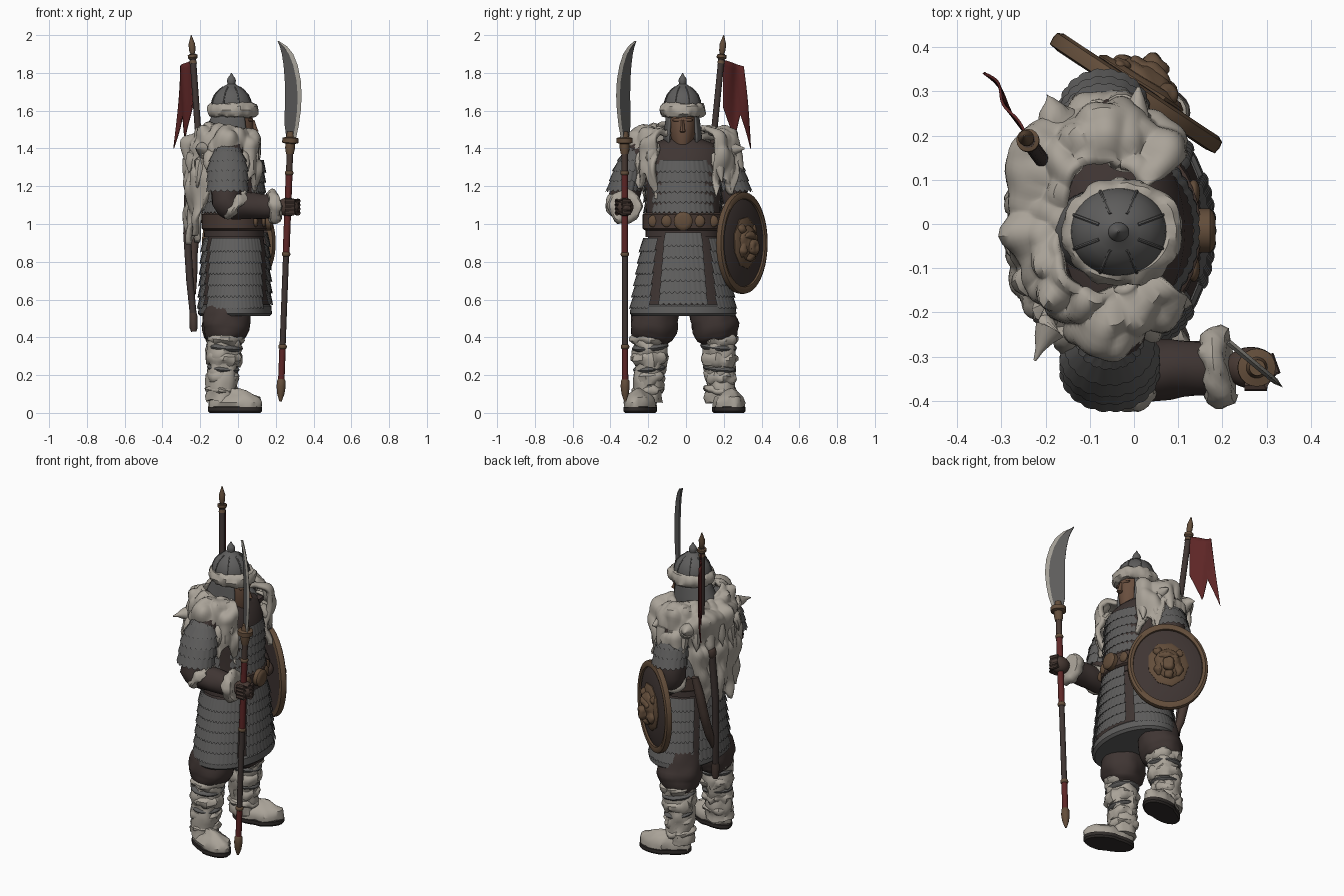
import bpy, bmesh, math, random
from math import sin, cos, pi, tau, radians, sqrt
from mathutils import Vector as V, Matrix, noise

if "Cube" in bpy.data.objects:
    bpy.data.objects.remove(bpy.data.objects["Cube"])
random.seed(4)

def material(name, *c):
    m = bpy.data.materials.new(name)
    m.diffuse_color = (*c, 1)
    m.use_nodes = True
    m.node_tree.nodes["Principled BSDF"].inputs["Base Color"].default_value = m.diffuse_color
    return m
FUR = material("cream fur", .4, .365, .315)
STEEL = material("dark steel", .112, .11, .108)
CLOTH = material("dark brown cloth", .05, .036, .033)
BRONZE = material("worn bronze", .125, .075, .043)
RED = material("dark red", .11, .019, .019)
SKIN = material("tan skin", .14, .077, .048)
EDGE = material("bright blade edge", .36, .34, .30)
LEATHER = material("brown leather", .065, .042, .034)
SOLE = material("boot sole", .03, .025, .023)

# ---------- helpers ----------
def mesh(name, verts, faces, mat, mw=None, fur=0, freq=14):
    me = bpy.data.meshes.new(name)
    bm = bmesh.new()
    vs = [bm.verts.new(v) for v in verts]
    for f in faces:
        bm.faces.new([vs[i] for i in f])
    bmesh.ops.remove_doubles(bm, verts=bm.verts, dist=1e-5)
    bmesh.ops.recalc_face_normals(bm, faces=bm.faces)
    bm.normal_update()
    if fur:
        for v, n in [(v, v.normal.copy()) for v in bm.verts]:
            v.co += n * fur * noise.noise(v.co * freq)
    bm.to_mesh(me); bm.free()
    me.materials.append(mat)
    o = bpy.data.objects.new(name, me)
    if mw: o.matrix_world = mw
    bpy.context.collection.objects.link(o)
    return o

def grid(name, rows, mat, closed=True, cap=True, **k):
    n = len(rows[0]); verts = [p for r in rows for p in r]; faces = []
    for i in range(len(rows) - 1):
        for j in range(n if closed else n - 1):
            a, b = i * n + j, i * n + (j + 1) % n
            faces.append((a, b, b + n, a + n))
    if cap and closed:
        faces += [tuple(range(n)), tuple(range(len(verts) - n, len(verts)))]
    return mesh(name, verts, faces, mat, **k)

def loft(name, secs, mat, n=40, **k):      # sections (cx, cy, z, rx, ry)
    return grid(name, [[V((x + rx * cos(tau * i / n), y + ry * sin(tau * i / n), z)) for i in range(n)]
                       for x, y, z, rx, ry in secs], mat, **k)

def tube(name, pts, radii, mat, n=16, sub=1, **k):
    P = [V(p) for p in pts]; rows = []
    path, rad = [], []
    for i in range(len(P) - 1):
        for s in range(sub):
            path.append(P[i].lerp(P[i + 1], s / sub)); rad.append(radii[i] + (radii[i + 1] - radii[i]) * s / sub)
    path.append(P[-1]); rad.append(radii[-1])
    for i, p in enumerate(path):
        d = (path[min(i + 1, len(path) - 1)] - path[max(i - 1, 0)]).normalized()
        u = d.cross(V((0, 1, 0)) if abs(d.y) < .8 else V((1, 0, 0))).normalized(); w = d.cross(u)
        rows.append([p + (u * cos(tau * j / n) + w * sin(tau * j / n)) * rad[i] for j in range(n)])
    return grid(name, rows, mat, **k)

def band(name, c, axis, r, w, mat, fur=0):  # puffy ring around a limb
    c, axis = V(c), V(axis).normalized()
    prof = [(-1, .75), (-.8, .93), (-.4, 1.04), (0, 1.08), (.4, 1.04), (.8, .93), (1, .75)]
    return tube(name, [c + axis * w * a for a, _ in prof], [r * b for _, b in prof], mat, n=32, fur=fur, freq=26)

def ball(name, c, s, mat, mw=None, fur=0, freq=14):
    n = 24
    rows = [[V((c[0] + s[0] * sin(a) * cos(tau * j / n), c[1] + s[1] * sin(a) * sin(tau * j / n), c[2] + s[2] * cos(a)))
             for j in range(n)] for a in [.02 + (pi - .04) * i / 14 for i in range(15)]]
    return grid(name, rows, mat, mw=mw, fur=fur, freq=freq)

def lames(name, f, z0, z1, rows, a0=0, a1=360, plates=30, out=.014):  # overlapping scale rows
    m = plates * 4; R = []
    for i in range(rows):
        for z, o, scal in ((z0 + (z1 - z0) * i / rows, 0, 0), (z0 + (z1 - z0) * (i + 1) / rows - .004, out, 1)):
            row = []
            for j in range(m + 1):
                a = radians(a0 + (a1 - a0) * j / m); cx, cy, rx, ry = f(z); q = abs(sin(pi * j / 4))
                d = o + .004 * q
                row.append(V((cx + (rx + d) * cos(a), cy + (ry + d) * sin(a), z - .012 * q * scal)))
            R.append(row)
    return grid(name, R, STEEL, closed=False)

# ---------- torso, belt, skirt ----------
Y = -.015
loft("torso", [(-.02, Y, .93, .16, .2), (-.02, Y, 1.02, .155, .195), (-.02, Y, 1.2, .155, .2), (-.03, Y, 1.33, .145, .22),
               (-.04, Y, 1.41, .12, .2), (-.04, Y, 1.45, .08, .1)], CLOTH)
lames("chest_armour", lambda z: (-.02, Y, .152, .185 - .1 * max(0, z - 1.2)), 1.34, 1.07, 5, -56, 56, 13)
lames("back_armour", lambda z: (-.02, Y, .155, .195), 1.36, 1.07, 5, 75, 285, 24)
loft("belt", [(-.02, Y, z, .158 + b, .2 + b) for z, b in ((.965, 0), (.975, .014), (1.05, .014), (1.06, 0))], LEATHER)
tube("belt_buckle", [(.13, Y, 1.015), (.172, Y, 1.015), (.18, Y, 1.015), (.184, Y, 1.015)], [.05, .05, .042, .03], BRONZE, n=24)
for i in (-2, -1, 1, 2):
    a = i * .42
    ball("belt_plate", (-.02 + .17 * cos(a), Y + .21 * sin(a), 1.015), (.014, .03, .032), BRONZE)
skirt = lambda z: (-.012 - .01 * (.95 - z), Y, .165 + .05 * (.97 - z), .2 + .17 * (.97 - z))
loft("under_skirt", [(*skirt(z)[:2], z, skirt(z)[2] - .006 + d, skirt(z)[3] - .006 + d)
                     for z, d in ((.98, -.02), (.8, 0), (.58, 0), (.54, 0), (.54, -.03), (.7, -.05))], CLOTH)
loft("skirt_hem", [(-.016, Y, z, .182 + d, .268 + d) for z, d in ((.575, 0), (.565, .01), (.525, .014), (.512, 0))], STEEL)
for nm, a0, a1, pl, z0, zb in (("front_tasset", -28, 28, 9, .955, .585), ("left_tasset", 40, 140, 16, .925, .565),
                               ("right_tasset", -140, -40, 16, .925, .565), ("back_tasset", 148, 212, 10, .925, .565)):
    lames(nm, skirt, z0, zb, 6, a0, a1, pl, out=.014)

# ---------- legs and boots ----------
for side, s in (("left", 1), ("right", -1)):
    y = lambda v: s * v - .008
    tube(side + "_trouser", [(-.05, y(.1), .66), (-.06, y(.15), .52), (-.065, y(.165), .45), (-.07, y(.175), .4), (-.07, y(.18), .36)],
         [.1, .124, .125, .108, .07], CLOTH, n=24, sub=3, fur=.014)
    tube(side + "_boot_leg", [(-.07, y(.18), .41), (-.075, y(.182), .33), (-.085, y(.188), .2), (-.09, y(.195), .06)],
         [.085, .09, .076, .078], FUR, n=28, sub=6, fur=.02, freq=18)
    for z, w, m, r in ((.395, .032, FUR, .096), (.35, .02, STEEL, .09), (.29, .04, FUR, .089), (.235, .016, STEEL, .08),
                       (.19, .035, FUR, .08), (.12, .02, FUR, .079)):
        band(side + "_boot_wrap", (-.09 + .05 * z, y(.195 - .04 * z), z), (.1, s * .1, 1), r, w, m, .02 if m == FUR else .004)
    H, T = V((-.108, y(.2), 0)), V((.075, y(.26), 0))
    def foot(z, e):
        d = (T - H).normalized(); w = V((-d.y, d.x, 0)); out = []
        for i in range(32):
            a = tau * i / 32; c = cos(a); r = .07 if c < 0 else .08
            out.append(H.lerp(T, .5) + d * c * (.144 + e) + w * sin(a) * (r + e) + V((0, 0, z)))
        return out
    grid(side + "_boot_sole", [foot(0, -.004), foot(.01, .005), foot(.03, .005), foot(.036, -.01)], SOLE)
    up = [foot(.03, 0), foot(.055, .002), foot(.08, -.01)]
    for z, e, b in ((.098, -.028, .012), (.115, -.048, .03), (.13, -.068, .05)):
        up.append([p - V((b, 0, 0)) for p in foot(z, e)])
    grid(side + "_boot_foot", up, FUR, fur=.014, freq=24)

# ---------- arms ----------
tube("right_upper_arm", [(-.05, -.22, 1.4), (-.06, -.3, 1.24), (-.06, -.335, 1.12), (-.02, -.335, 1.08)], [.08, .085, .08, .07], CLOTH, sub=3, fur=.01)
tube("right_forearm", [(-.09, -.335, 1.12), (-.04, -.335, 1.1), (.08, -.33, 1.095), (.2, -.325, 1.09)], [.05, .072, .068, .058], CLOTH, n=20, sub=4, fur=.008)
band("right_elbow_fur", (-.01, -.335, 1.1), (.8, 0, -.6), .084, .026, FUR, .02)
band("right_cuff_fur", (.19, -.325, 1.09), (1, .1, .1), .085, .031, FUR, .016)
ball("right_hand", (.265, -.325, 1.09), (.06, .047, .05), LEATHER)
for i in range(4):
    z = 1.058 + .021 * i
    tube("right_finger", [(.25, -.365, z), (.295, -.365, z), (.318, -.335, z), (.305, -.295, z)], [.013, .014, .014, .011], LEATHER, n=8)
tube("left_arm", [(-.05, .19, 1.4), (-.065, .23, 1.24), (-.08, .25, 1.1), (-.05, .24, 1.03), (.03, .195, .98)], [.08, .085, .078, .06, .05], CLOTH, sub=3, fur=.01)
band("left_elbow_fur", (-.075, .235, 1.06), (.4, -.2, -.5), .072, .024, FUR, .012)
ball("left_hand", (.05, .2, .96), (.045, .035, .045), LEATHER)
for nm, s, x, o, w in (("right", -1, -.055, -.012, .1), ("left", 1, -.068, -.062, .09)):
    def shoulder(z, s=s, x=x, o=o, w=w):
        t = (1.45 - z) / .27; k = min(1, sqrt(max(t, .02) * 1.9))
        return (x, s * (.235 + .085 * t) + o, w * k, .08 * k)
    lames(nm + "_shoulder_armour", shoulder, 1.45, 1.185, 5, 0, 360, 20, out=.011)

# ---------- head and helmet ----------
HY = -.018
loft("neck", [(-.03, HY, 1.36, .075, .075), (-.025, HY, 1.47, .065, .06)], SKIN)
loft("collar", [(-.03, HY, 1.37, .11, .11), (-.03, HY, 1.41, .088, .088), (-.03, HY, 1.425, .07, .07)], LEATHER)
loft("face", [(.02, HY, 1.405, .028, .025), (.015, HY, 1.418, .055, .045), (0, HY, 1.45, .078, .06), (-.01, HY, 1.5, .092, .07),
              (-.015, HY, 1.55, .095, .074), (-.02, HY, 1.61, .085, .07)], SKIN)
loft("nose", [(.08, HY, 1.484, .008, .008), (.088, HY, 1.49, .022, .016), (.086, HY, 1.505, .016, .011), (.077, HY, 1.55, .01, .008)], SKIN, n=10)
ball("brow", (.062, HY, 1.55), (.018, .055, .012), SKIN)
ball("lips", (.066, HY, 1.455), (.012, .024, .009), SKIN)
guard = [[V((-.03 + (.1 + d) * cos(a), HY + (.086 + d * .7) * sin(a), z)) for a, d in
          [(radians(50 + 260 * i / 48), e * (1 + 2.2 * max(0, sin(pi * i / 48) ** 3))) for i in range(49)]]
         for z, e in ((1.6, 0), (1.55, .006), (1.5, .014), (1.465, .018), (1.415, .019))]
g = grid("helmet_neck_guard", guard, STEEL, closed=False)
g.modifiers.new("thickness", 'SOLIDIFY').thickness = .012
dome = ((1.57, .108), (1.62, .111), (1.655, .105), (1.685, .092), (1.71, .07), (1.725, .048), (1.735, .03), (1.742, .021),
        (1.75, .022), (1.76, .024), (1.772, .02), (1.785, .01), (1.8, .002))
loft("helmet_dome", [(-.035, HY, z, r, r * .92) for z, r in dome], STEEL)
for i in range(8):
    a = tau * (i + .5) / 8
    tube("helmet_rib", [(-.035 + r * cos(a), HY + r * .92 * sin(a), z) for z, r in dome[1:6]], [.004] * 5, STEEL, n=6)
n = 64; ring = []
for j in range(13):
    b = tau * j / 12
    ring.append([V((-.027 + (.108 + .03 * cos(b)) * cos(tau * i / n), HY + (.096 + .026 * cos(b)) * sin(tau * i / n), 1.603 + .037 * sin(b))) for i in range(n)])
grid("helmet_fur_brim", ring, FUR, cap=False, fur=.012, freq=30)

# ---------- fur cape ----------
rows = []
for i in range(37):
    t = i / 36; row = []
    for j in range(141):
        a = radians(33 + 294 * j / 140); c, s = cos(a), sin(a)
        k = min(1, max(0, (-c - .25) / .55)); k = k * k * (3 - 2 * k)
        jag = abs((j / 140 * 11) % 1 - .5) * 2
        zend = 1.36 - .35 * k - .15 * max(0, c) - .1 * jag + .08 * noise.noise(V((j * .11, 2, 5)))
        if t < .4:
            q = t / .4 * pi / 2; f = .52 + .48 * sin(q); z = 1.5 - .1 * (1 - cos(q)); h = 0
        else:
            h = (t - .4) / .6; f = 1; z = 1.4 + (zend - 1.4) * h
        p = V((-.065 + .2 * f * c, -.003 + (.283 - .085 * h * k) * f * s, z))
        d = .035 * noise.noise(p * 9) + .028 * noise.noise(V((p.x * 22, p.y * 22, p.z * 10)))
        row.append(p + V((c * f * d, s * f * d, d * (.9 - .6 * h))))
    rows.append(row)
cape = grid("fur_cape", rows, FUR, closed=False)
so = cape.modifiers.new("thickness", 'SOLIDIFY'); so.thickness = .03; so.offset = 0
for i in range(16):                         # hanging tufts
    a = radians(42 + 276 * i / 15); r = random.uniform(.9, .98)
    p = V((-.065 + .2 * r * cos(a), -.003 + .28 * r * sin(a), random.uniform(1.32, 1.4)))
    o = V((cos(a) * .03, sin(a) * .03, 0)); L = random.uniform(.08, .14)
    tube("fur_tuft", [p + V((0, 0, .04)) - o, p, p + o * .6 - V((0, 0, L * .5)), p + o - V((0, 0, L))], [.015, .036, .024, .003], FUR, n=10, sub=2, fur=.014)
for x, y, dx, dy in ((-.18, .24, -.2, .3), (0, .24, .01, .31), (-.19, -.24, -.225, -.31)):
    tube("fur_point", [(x * .9, y * .9, 1.38), (x, y, 1.4), (dx, dy, 1.4)], [.045, .035, .004], FUR, n=12, sub=3, fur=.02)

# ---------- round shield ----------
M = Matrix(((-.83, 0, .55, .005), (.55, 0, .83, .297), (0, 1, 0, .9), (0, 0, 0, 1)))
prof = lambda ps: [(0, 0, z, .225 * r, .268 * r) for r, z in ps]
loft("shield_face", prof([(.95, -.018), (.97, -.005), (.8, .012), (.5, .022), (.1, .026)]), CLOTH, n=56, mw=M)
loft("shield_rim", prof([(1, -.016), (1.01, 0), (1, .014), (.94, .021), (.87, .017), (.86, .004), (.9, -.02), (1, -.016)]), BRONZE, n=56, cap=False, mw=M)
loft("lion_plate", prof([(.52, .01), (.52, .026), (.46, .036), (.1, .042)]), BRONZE, n=9, mw=M, fur=.008, freq=25)
for nm, c, s in (("lion_head", (0, .0, .03), (.078, .095, .042)), ("lion_brow", (0, .035, .058), (.055, .022, .02)),
                 ("lion_muzzle", (0, -.02, .066), (.034, .042, .034)), ("lion_chin", (0, -.07, .045), (.03, .024, .028)),
                 ("lion_ear", (-.062, .075, .035), (.022, .024, .018)), ("lion_ear", (.062, .075, .035), (.022, .024, .018)),
                 ("lion_cheek", (-.05, -.03, .036), (.03, .045, .028)), ("lion_cheek", (.05, -.03, .036), (.03, .045, .028))):
    ball(nm, c, s, BRONZE, mw=M, fur=.012, freq=30)

# ---------- polearm ----------
A, B = V((.225, -.322, .06)), V((.278, -.325, 1.46))
at = lambda z: A.lerp(B, (z - .06) / 1.4)
def shaft(nm, z0, z1, r, m, at=at):
    tube(nm, [at(z0), at(z1)], [r, r], m, n=14)
shaft("pole_lower_wrap", .16, .34, .017, RED)
shaft("pole_shaft", .34, .84, .016, CLOTH)
shaft("pole_grip", .84, 1.27, .018, RED)
shaft("pole_neck", 1.27, 1.41, .017, LEATHER)
tube("pole_foot", [at(z) for z in (.06, .1, .14, .17, .18)], [.006, .019, .024, .022, .016], BRONZE)
for z in (.35, .84, 1.27):
    band("pole_ring", at(z), B - A, .021, .012, BRONZE)
tube("pole_guard", [at(z) for z in (1.37, 1.4, 1.425, 1.43, 1.455, 1.46, 1.49)], [.02, .026, .026, .043, .043, .024, .018], BRONZE, n=20)
U, W, C = V((.77, -.64, 0)), V((.64, .77, 0)), V((.283, -.325, 0))
blade, edge = [], []
for z, a, m, b in ((1.45, -.03, .015, .03), (1.52, -.042, .032, .05), (1.6, -.042, .044, .064), (1.68, -.04, .048, .07), (1.76, -.042, .04, .064),
                   (1.84, -.05, .018, .043), (1.9, -.062, -.012, .012), (1.94, -.076, -.05, -.03), (1.97, -.092, -.09, -.088)):
    p = lambda u, w: C + U * u + W * w + V((0, 0, z))
    blade.append([p(a, .005), p(m, .007), p(m, -.007), p(a, -.005)])
    edge.append([p(m, .007), p(b, 0), p(m, -.007)])
grid("blade", blade, STEEL); grid("blade_edge", edge, EDGE)

# ---------- back banner and scabbard ----------
tip, mid = V((-.248, .2, 2)), V((-.212, .15, 1.5))
fl = lambda z: tip.lerp(mid, (2 - z) / .5)
shaft("banner_pole", 1.3, 1.9, .017, CLOTH, fl)
tube("banner_finial", [fl(z) for z in (2, 1.95, 1.915, 1.9, 1.895, 1.88, 1.87, 1.85)], [.002, .018, .016, .01, .026, .026, .016, .02], BRONZE)
low = [(-.262, .125, 1.25), (-.27, .1, .95), (-.255, .075, .7), (-.235, .05, .5)]
tube("banner_pole_lower", low, [.02, .02, .019, .018], CLOTH, sub=3)
tube("banner_pole_foot", [(-.238, .055, .53), (-.236, .05, .51), (-.235, .05, .45), (-.234, .05, .43)], [.018, .022, .021, .014], LEATHER)
band("banner_socket", (-.262, .125, 1.24), (0, .1, 1), .025, .03, LEATHER)
rows = []
for i in range(13):                         # swallow-tailed flag, widening downwards
    v = i / 12; row = []
    for j in range(21):
        u = j / 20
        top = 1.87 - .035 * u
        bot = 1.62 - .17 * u / .42 if u < .42 else (1.45 + .13 * (u - .42) / .18 if u < .6 else 1.58 - .18 * (u - .6) / .4)
        w = u * (.72 + .28 * v)
        row.append(V((-.243 - .095 * w, .195 + .148 * w, top + (bot - top) * v)) + V((.83, .55, 0)) * .01 * sin(u * 7 + v * 3) * u)
    rows.append(row)
flag = grid("red_banner", rows, RED, closed=False)
flag.modifiers.new("thickness", 'SOLIDIFY').thickness = .006
tube("scabbard", [(-.2, .2, 1.1), (-.225, .185, .98), (-.24, .16, .84), (-.24, .115, .72), (-.235, .07, .63)], [.02, .026, .026, .024, .012], LEATHER, sub=3)

# ---------- smooth shading with sharp edges kept ----------
bpy.ops.object.select_all(action='SELECT')
bpy.context.view_layer.objects.active = cape
bpy.ops.object.shade_smooth_by_angle(angle=radians(38))
